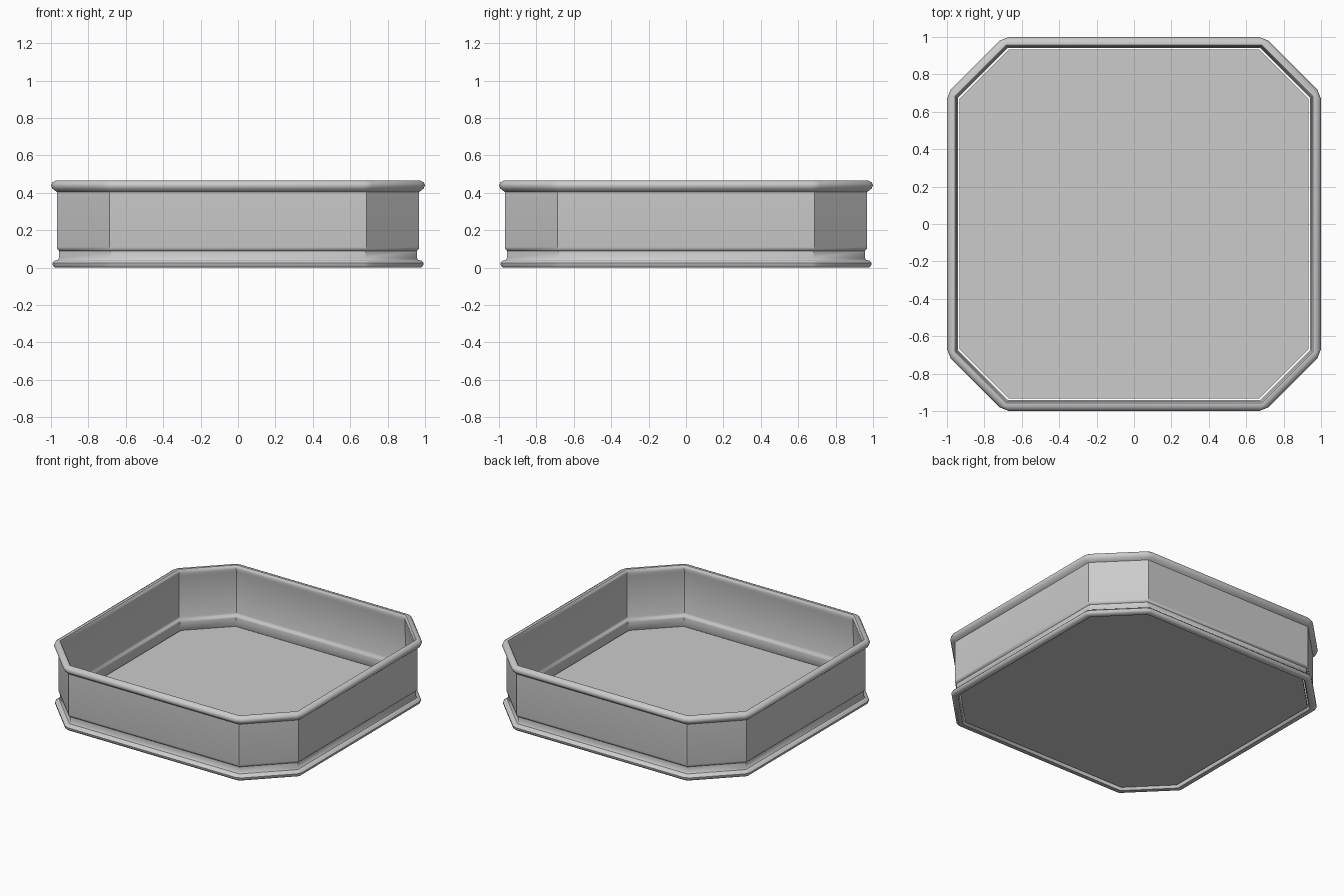
import bpy, bmesh
from mathutils import Vector

if "Cube" in bpy.data.objects:
    bpy.data.objects.remove(bpy.data.objects["Cube"])


def octagon(h, soft=0.0):
    """Chamfered square of half-width h; soft > 0 blunts each of its 8 corners."""
    diag = 1.70 - (1.0 - h) * 2 ** 0.5      # x + y along the chamfer
    v = diag - h
    quarter = [Vector((h, -v)), Vector((h, v))]
    base = []
    for _ in range(4):
        base += quarter
        quarter = [Vector((-p.y, p.x)) for p in quarter]
    pts = []
    for i, p in enumerate(base):
        for q in (base[i - 1], base[(i + 1) % 8]):
            pts.append(p + (q - p).normalized() * soft)
    return pts


def add_object(name, bm, smooth):
    bmesh.ops.remove_doubles(bm, verts=bm.verts, dist=0.0003)
    bmesh.ops.recalc_face_normals(bm, faces=bm.faces)
    mesh = bpy.data.meshes.new(name)
    bm.to_mesh(mesh)
    bm.free()
    obj = bpy.data.objects.new(name, mesh)
    bpy.context.collection.objects.link(obj)
    if smooth:
        bpy.ops.object.select_all(action='DESELECT')
        bpy.context.view_layer.objects.active = obj
        obj.select_set(True)
        bpy.ops.object.shade_smooth_by_angle(angle=0.7)
    return obj


def loft(bm, rings, closed):
    n = len(rings[0])
    count = len(rings) if closed else len(rings) - 1
    for a in range(count):
        r0, r1 = rings[a], rings[(a + 1) % len(rings)]
        for i in range(n):
            j = (i + 1) % n
            bm.faces.new((r0[i], r0[j], r1[j], r1[i]))


# Tray wall: foot lip, groove, upright wall and rolled rim, then back down the inside
profile = [
    (0.978, 0.0), (0.990, 0.010), (0.992, 0.025), (0.980, 0.037), (0.963, 0.042),
    (0.957, 0.052), (0.957, 0.090), (0.966, 0.098), (0.968, 0.110),
    (0.968, 0.405), (0.980, 0.413), (0.993, 0.424), (1.000, 0.440),
    (0.993, 0.456), (0.976, 0.465), (0.958, 0.465), (0.952, 0.455),
    (0.948, 0.440), (0.953, 0.420), (0.954, 0.120), (0.950, 0.107),
    (0.942, 0.098), (0.940, 0.088), (0.940, 0.010), (0.948, 0.0),
]
bm = bmesh.new()
rings = []
for h, z in profile:
    soft = max(0.0, h - 0.97)
    rings.append([bm.verts.new((p.x, p.y, z)) for p in octagon(h, soft)])
loft(bm, rings, True)
add_object("tray_wall", bm, True)

# Floor panel, set just inside the wall with a narrow gap
bm = bmesh.new()
rings = [[bm.verts.new((p.x, p.y, z)) for p in octagon(0.932)[::2]] for z in (0.015, 0.03)]
loft(bm, rings, False)
bm.faces.new(rings[0])
bm.faces.new(rings[1])
add_object("tray_floor", bm, False)
